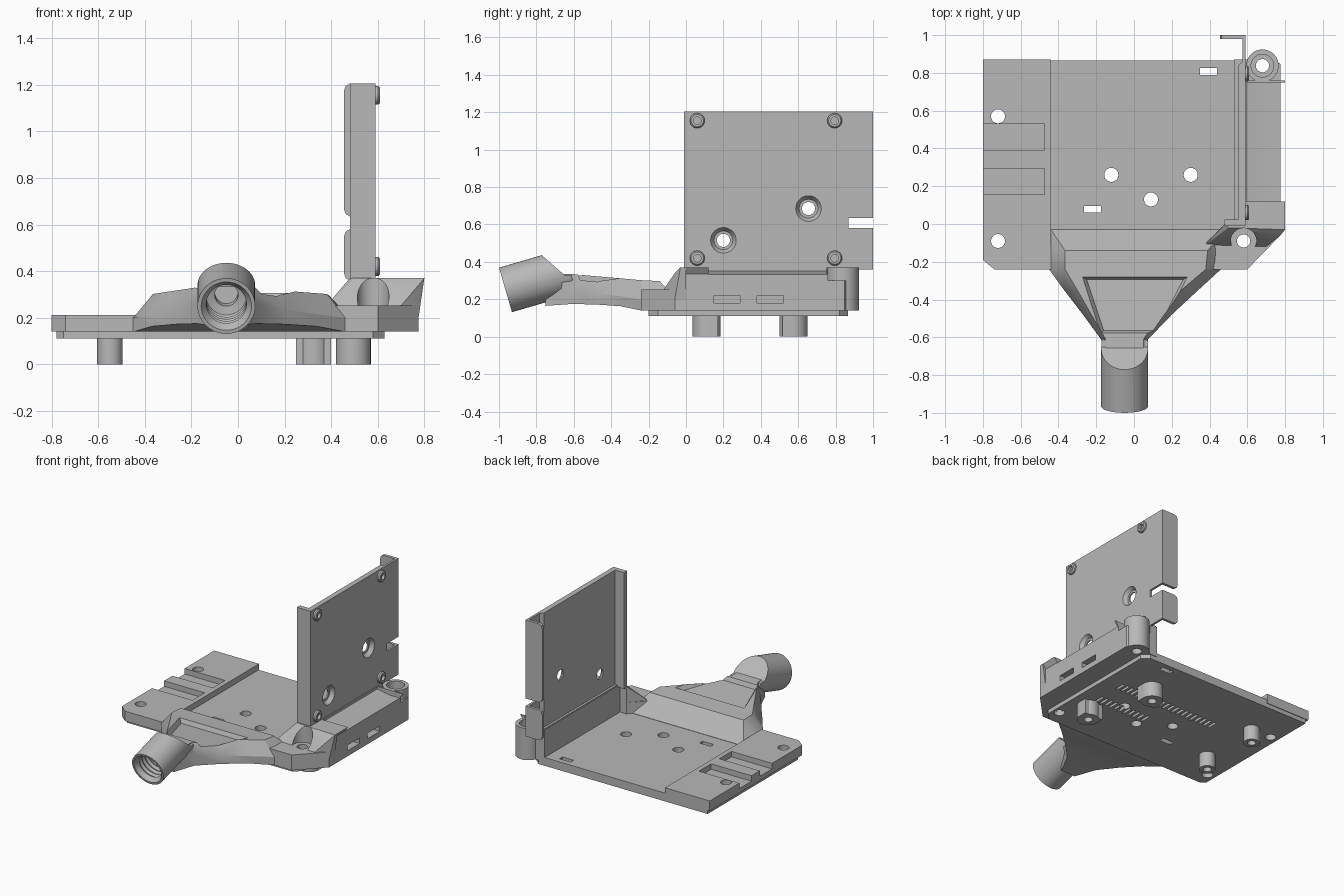
import bpy, bmesh, math
from mathutils import Vector, Matrix

if "Cube" in bpy.data.objects:
    bpy.data.objects.remove(bpy.data.objects["Cube"])

gray = bpy.data.materials.new("plain_gray")
gray.use_nodes = True
gray.diffuse_color = (0.48, 0.48, 0.48, 1)
gray.node_tree.nodes["Principled BSDF"].inputs["Base Color"].default_value = gray.diffuse_color


def finish(name, bm):
    bmesh.ops.recalc_face_normals(bm, faces=bm.faces)
    mesh = bpy.data.meshes.new(name)
    bm.to_mesh(mesh)
    bm.free()
    mesh.materials.append(gray)
    ob = bpy.data.objects.new(name, mesh)
    bpy.context.collection.objects.link(ob)
    return ob


def loft(name, sections):
    """Skin between closed cross-sections and cap both ends."""
    bm = bmesh.new()
    rows = [[bm.verts.new(p) for p in s] for s in sections]
    n = len(rows[0])
    for a, b in zip(rows, rows[1:]):
        for i in range(n):
            bm.faces.new((a[i], a[(i + 1) % n], b[(i + 1) % n], b[i]))
    bm.faces.new(rows[0])
    bm.faces.new(rows[-1])
    return finish(name, bm)


def prism(name, pts, axis, lo, hi):
    place = {"x": lambda p, t: (t, *p), "y": lambda p, t: (p[0], t, p[1]),
             "z": lambda p, t: (*p, t)}[axis]
    return loft(name, [[place(p, t) for p in pts] for t in (lo, hi)])


def box(name, x0, x1, y0, y1, z0, z1):
    return prism(name, [(x0, y0), (x1, y0), (x1, y1), (x0, y1)], "z", z0, z1)


def hull(name, pts):
    bm = bmesh.new()
    for p in pts:
        bm.verts.new(p)
    bmesh.ops.convex_hull(bm, input=bm.verts)
    return finish(name, bm)


def lathe(name, profile, origin, axis, steps=40):
    """Revolve (radius, distance) points around an axis."""
    bm = bmesh.new()
    turn = Vector((0, 0, 1)).rotation_difference(Vector(axis)).to_matrix().to_4x4()
    m = Matrix.Translation(origin) @ turn
    rows = [[bm.verts.new(m @ Vector((r * math.cos(a), r * math.sin(a), t)))
             for a in (math.tau * i / steps for i in range(steps))] for r, t in profile]
    for a, b in zip(rows, rows[1:]):
        for i in range(steps):
            j = (i + 1) % steps
            bm.faces.new((a[i], a[j], b[j], b[i]))
    bmesh.ops.remove_doubles(bm, verts=bm.verts, dist=1e-5)
    return finish(name, bm)


def cyl(name, r, x, y, z0, z1):
    return lathe(name, [(0, z0), (r, z0), (r, z1), (0, z1)], (x, y, 0), (0, 0, 1))


def combine(target, others, operation="DIFFERENCE"):
    bpy.context.view_layer.objects.active = target
    for other in others:
        mod = target.modifiers.new("bool", "BOOLEAN")
        mod.operation, mod.solver, mod.object = operation, "EXACT", other
        bpy.ops.object.modifier_apply(modifier=mod.name)
        bpy.data.objects.remove(other)


# Base floor with screw holes, cable slots and shallow grilles underneath
floor = prism("floor_plate", [(-.78, -.17), (-.75, -.2), (.58, -.2), (.63, -.15),
                              (.63, .82), (.58, .865), (-.78, .865)], "z", .11, .17)
holes = [cyl("cut", .037, x, y, 0, .4) for x, y in
         [(-.12, .26), (.3, .26), (.09, .13), (-.72, .57), (-.72, -.09), (.58, -.09)]]
slots = [box("cut", .35, .44, .79, .825, 0, .4), box("cut", -.265, -.175, .06, .095, 0, .4)]
combine(floor, holes + slots)
for count, y in ((21, .44), (11, .22)):
    combine(floor, [box("cut", .48 - i * .04, .5 - i * .04, y - .04, y + .04, .1, .135)
                    for i in range(count)])

# Raised side wing with two open channels
wing = prism("side_wing", [(-.8, -.19), (-.74, -.24), (-.44, -.24), (-.44, .87), (-.8, .87)],
             "z", .14, .212)
combine(wing, [box("cut", -.9, -.475, y, y + .14, .172, .3) for y in (.155, .39)])
combine(wing, [cyl("cut", .037, -.72, y, 0, .4) for y in (.57, -.09)])

# Feet below the floor, two round and two flat on one side
for side, y in (("front", .11), ("back", .575)):
    foot = cyl(side + "_round_foot", .055, -.55, y, 0, .12)
    combine(foot, [cyl("cut", .028, -.55, y, -.1, .08)])
for name, x, y, back in (("front_flat_foot", .495, .11, 1), ("back_flat_foot", .325, .575, -1)):
    foot = cyl(name, .075, x, y, 0, .12)
    y0, y1 = sorted((y, y + back * .06))
    combine(foot, [box("add", x - .075, x + .075, y0, y1, 0, .12)], "UNION")
    combine(foot, [cyl("cut", .03, x, y, -.1, .08)])


# Funnel-shaped neck leading to the socket
def neck_section(y, xl, xr, tl, tr, zb, zm, zt):
    return [(xl, y, zb), (xr, y, zb), (xr, y, zm), (tr, y, zt), (tl, y, zt), (tl - .0001, y, zt),
            (xl, y, zm)]


neck = loft("neck", [
    neck_section(-.03, -.45, .5, -.44, .49, .14, .165, .172),
    neck_section(-.14, -.45, .48, -.365, .39, .14, .2, .297),
    neck_section(-.24, -.45, .46, -.365, .38, .14, .2, .302),
    neck_section(-.35, -.37, .34, -.3, .25, .163, .215, .312),
    neck_section(-.48, -.27, .2, -.225, .14, .172, .235, .323),
    neck_section(-.61, -.175, .075, -.15, .05, .175, .26, .335),
    neck_section(-.75, -.11, .01, -.15, .05, .165, .26, .335)])
recess = hull("cut", [(x, y, z) for x, y, z in [
    (-.29, -.27, .33), (.3, -.27, .33), (.14, -.59, .36), (-.19, -.59, .36),
    (-.25, -.295, .276), (.26, -.295, .276), (.12, -.565, .302), (-.16, -.565, .302)]])
combine(neck, [recess])

# Threaded socket tube, sliced off at the top where it meets the neck
thread = [(.098 if i % 2 else .086, .16 - i * .016) for i in range(9)]
socket = lathe("socket_tube", [(0, .26), (.05, .26), (.05, .17)] + thread +
               [(.108, 0), (.124, 0), (.124, .36), (0, .36)], (-.05, -.965, .25), (0, .96, .28), 48)
combine(socket, [prism("cut", [(-.77, .435), (-.65, .33), (-.3, .33), (-.3, .7), (-.77, .7)],
                       "x", -.4, .4), cyl("cut", .026, -.05, -.63, .27, .5)])

# Side housing below the upright panel
housing = prism("side_housing", [(.53, .14), (.775, .14), (.775, .335), (.8, .37), (.53, .37)],
                "y", -.005, .87)
combine(housing, [
    prism("cut", [(.595, .352), (.69, .335), (.9, .33), (.9, .5), (.595, .5)], "y", .12, .75),
    box("cut", .72, .9, .15, .29, .18, .22), box("cut", .72, .9, .38, .52, .18, .22),
    prism("cut", [(.59, .76), (.9, .76), (.9, .9), (.59, .9)], "z", .3, .5),
    hull("cut", [(x, y, z) for z in (0, .5) for x, y in ((.7, .9), (.9, .9), (.9, .76))])])
back_lug = cyl("back_lug", .086, .68, .838, .14, .37)
for part in (housing, back_lug):
    combine(part, [cyl("cut", .06, .68, .838, .28, .5), cyl("cut", .035, .68, .838, 0, .5)])

# Front corner lug with a sloped shoulder and screw recess
lug_outline = [(.37, -.11), (.48, 0), (.775, 0), (.775, -.06), (.6, -.24), (.4, -.24)]
front_lug = prism("front_lug", lug_outline, "z", .14, .252)
shoulder = hull("shoulder", [(.38, -.11, .2), (.48, 0, .2), (.775, 0, .2), (.775, -.06, .2),
                             (.7, -.12, .2), (.38, -.11, .252), (.7, -.12, .252), (.775, -.06, .34),
                             (.8, -.03, .37), (.8, 0, .37), (.48, 0, .37), (.5, -.02, .37)])
for part in (front_lug, shoulder):
    combine(part, [cyl("cut", .068, .58, -.09, .25, .5), cyl("cut", .035, .58, -.09, 0, .3)])

# Upright panel with folded front edge and hooked back edge
panel = prism("upright_panel", [(.48, -.01), (.59, -.01), (.59, 1), (.455, 1), (.455, .98),
                                (.574, .98), (.574, .86), (.552, .84), (.552, .025), (.48, .025)],
              "z", .36, 1.205)
combine(panel, [box("cut", .4, .7, .87, 1.1, .58, .635)])
for y, z in ((.2, .515), (.655, .685)):
    combine(panel, [lathe("cut", [(0, .4), (.035, .4), (.035, .562), (.05, .562), (.075, .6),
                                  (0, .6)], (0, y, z), (1, 0, 0))])
# Round the hook's outer corners
for z, s in ((1.205, 1), (.635, -1), (.58, 1), (.36, -1)):
    combine(panel, [prism("cut", [(.44, z + s * .02), (.44, z - s * .035), (.455, z - s * .03),
                                  (.463, z - s * .01), (.48, z), (.48, z + s * .02)],
                          "y", .95, 1.05)])
panel_foot = box("panel_foot", .535, .59, .0, .87, .16, .375)

# Screw bosses on the panel's outer face
for row, z in (("lower", .42), ("upper", 1.155)):
    for col, y in (("front", .06), ("back", .795)):
        lathe(f"{row}_{col}_boss", [(0, .58), (.04, .58), (.04, .602), (.033, .61), (.02, .61),
                                    (.02, .585), (0, .585)], (0, y, z), (1, 0, 0), 24)

# Smooth the round surfaces, keep edges crisp
bpy.ops.object.select_all(action="DESELECT")
for ob in bpy.context.scene.objects:
    if ob.type == "MESH":
        ob.select_set(True)
        bpy.context.view_layer.objects.active = ob
bpy.ops.object.shade_smooth_by_angle(angle=math.radians(30))
